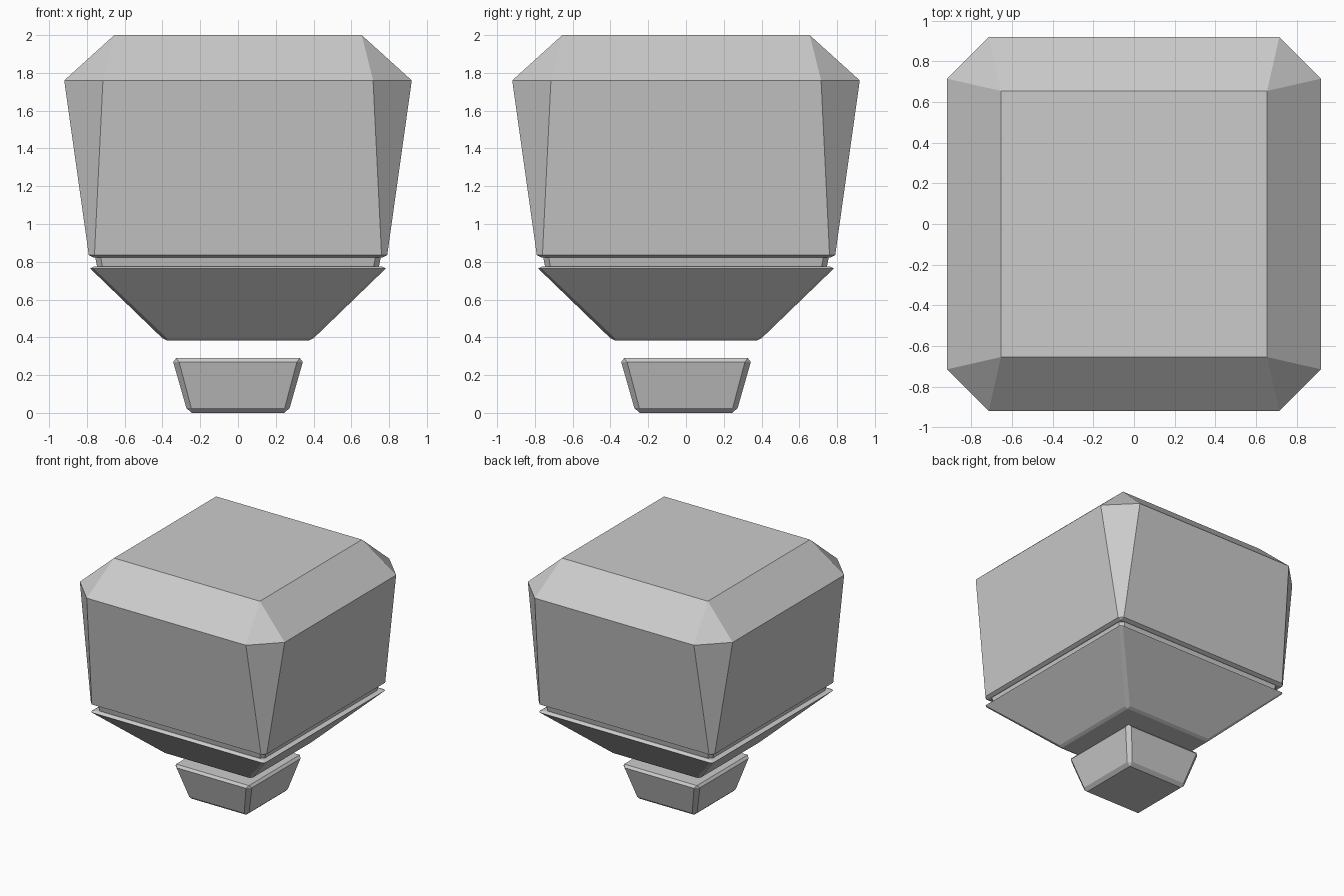
import bpy, bmesh

if "Cube" in bpy.data.objects:
    bpy.data.objects.remove(bpy.data.objects["Cube"])


def loft(name, rings):
    """Stack of chamfered squares: (z, half width, half length of flat side)."""
    bm = bmesh.new()
    loops = []
    for z, a, b in rings:
        pts = [(a, -b), (a, b), (b, a), (-b, a),
               (-a, b), (-a, -b), (-b, -a), (b, -a)]
        loops.append([bm.verts.new((x, y, z)) for x, y in pts])
    for low, high in zip(loops, loops[1:]):
        for i in range(8):
            j = (i + 1) % 8
            bm.faces.new((low[i], low[j], high[j], high[i]))
    bm.faces.new(loops[0][::-1])
    bm.faces.new(loops[-1])
    # square ends have coincident corners, so weld them
    bmesh.ops.remove_doubles(bm, verts=bm.verts, dist=0.0001)
    bmesh.ops.recalc_face_normals(bm, faces=bm.faces)
    mesh = bpy.data.meshes.new(name)
    bm.to_mesh(mesh)
    bm.free()
    obj = bpy.data.objects.new(name, mesh)
    bpy.context.collection.objects.link(obj)
    return obj


# Small tapered foot, separated from the body by a gap
loft("foot", [(0.0, 0.245, 0.245), (0.025, 0.273, 0.247),
              (0.27, 0.343, 0.312), (0.29, 0.327, 0.327)])

# Inverted pyramid below the groove
loft("lower_funnel", [(0.383, 0.375, 0.375), (0.395, 0.40, 0.375),
                      (0.765, 0.783, 0.765), (0.776, 0.76, 0.76)])

# Recessed band between the two main blocks
loft("neck_band", [(0.77, 0.745, 0.717), (0.83, 0.757, 0.728)])

# Large flared block with a bevelled top
loft("upper_block", [(0.823, 0.765, 0.765), (0.835, 0.79, 0.76),
                     (1.76, 0.92, 0.715), (2.0, 0.655, 0.655)])
